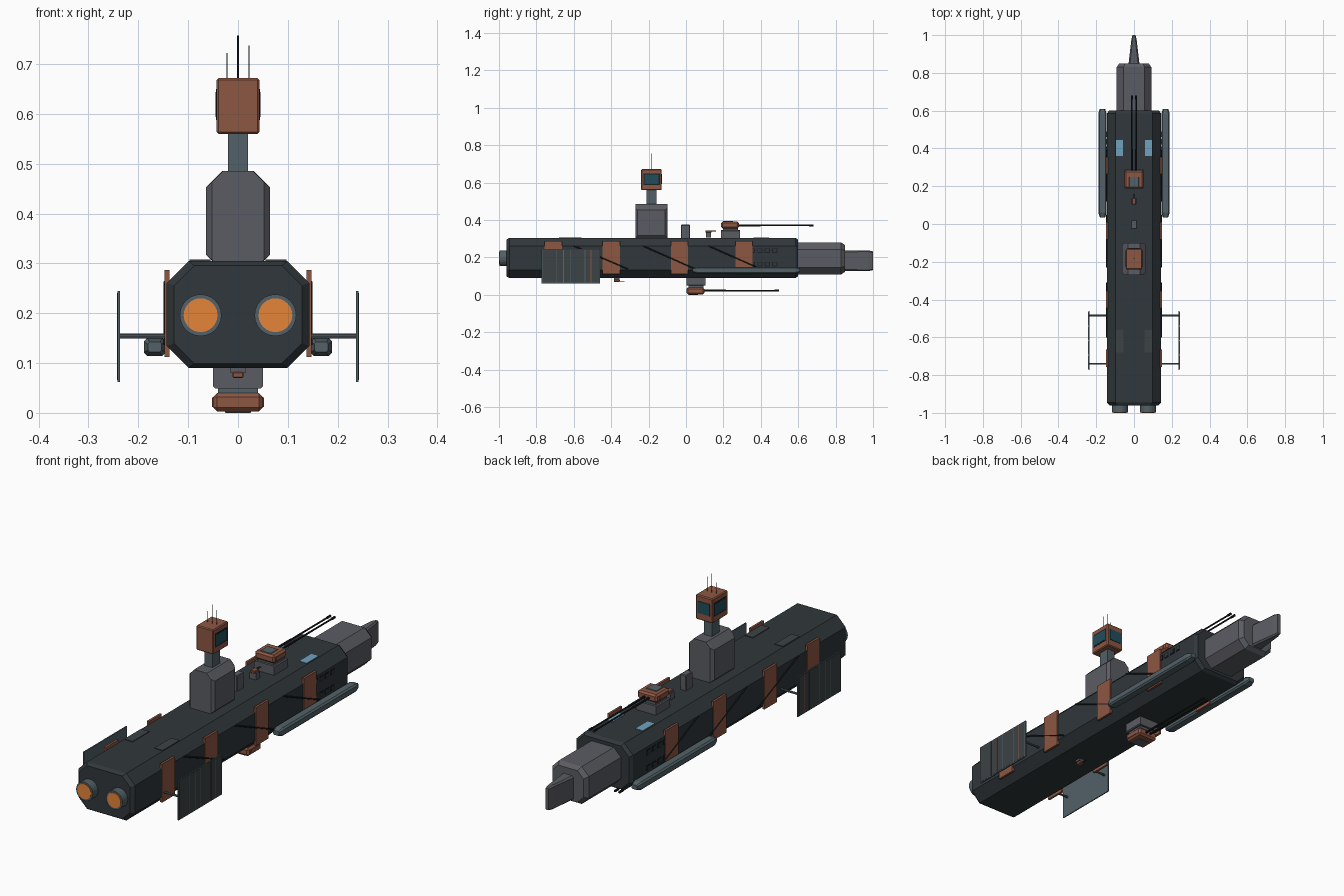
import bpy, bmesh, math
from mathutils import Vector


def mat(name, r, g, b):
    m = bpy.data.materials.new(name)
    m.diffuse_color = (r, g, b, 1)
    return m


HULL = mat("hull_dark", 0.030, 0.038, 0.044)
GREY = mat("grey", 0.105, 0.108, 0.125)
STEEL = mat("steel", 0.085, 0.120, 0.135)
RUST = mat("rust", 0.270, 0.095, 0.055)
BLACK = mat("black", 0.012, 0.014, 0.017)
GLOW = mat("engine_glow", 0.78, 0.23, 0.04)
GLASS = mat("glass", 0.015, 0.075, 0.105)
SKY = mat("skylight", 0.16, 0.36, 0.52)
PANEL = mat("panel_dark", 0.045, 0.055, 0.060)


def finish(bm, name, material):
    bmesh.ops.recalc_face_normals(bm, faces=bm.faces)
    me = bpy.data.meshes.new(name)
    bm.to_mesh(me)
    bm.free()
    me.materials.append(material)
    ob = bpy.data.objects.new(name, me)
    bpy.context.collection.objects.link(ob)
    return ob


def box(name, x, y, z, material, bevel=0.0):
    """Box from (min, max) ranges with optional chamfer."""
    bm = bmesh.new()
    bmesh.ops.create_cube(bm, size=1)
    for v in bm.verts:
        v.co = [(a + b) / 2 + c * (b - a) for (a, b), c in zip((x, y, z), v.co)]
    if bevel:
        bmesh.ops.bevel(bm, geom=bm.edges[:], offset=bevel, segments=1, affect='EDGES')
    return finish(bm, name, material)


def loft(name, cx, cz, sections, material):
    """Octagonal body along y; sections are (y, half width, half height, chamfer)."""
    bm = bmesh.new()
    rings = []
    for y, w, h, c in sections:
        pts = [(w, h - c), (w - c, h), (c - w, h), (-w, h - c),
               (-w, c - h), (c - w, -h), (w - c, -h), (w, c - h)]
        rings.append([bm.verts.new((cx + px, y, cz + pz)) for px, pz in pts])
    for a, b in zip(rings, rings[1:]):
        for i in range(8):
            j = (i + 1) % 8
            bm.faces.new((a[i], a[j], b[j], b[i]))
    bm.faces.new(rings[0])
    bm.faces.new(rings[-1])
    return finish(bm, name, material)


def rod(name, p, q, r, material, n=8):
    p, q = Vector(p), Vector(q)
    d = q - p
    bm = bmesh.new()
    bmesh.ops.create_cone(bm, cap_ends=True, segments=n, radius1=r, radius2=r, depth=d.length)
    rot = d.to_track_quat('Z', 'Y')
    for v in bm.verts:
        v.co = rot @ v.co + (p + q) / 2
    return finish(bm, name, material)


def span(c, h):
    return (c - h, c + h)


# Main hull, nose block and wedge prow
loft("hull", 0, 0.1975, [(-0.96, 0.128, 0.098, 0.04), (-0.945, 0.143, 0.1075, 0.044),
                         (0.585, 0.143, 0.1075, 0.044), (0.60, 0.133, 0.098, 0.04)], HULL)
loft("nose", 0, 0.195, [(0.59, 0.092, 0.085, 0.036), (0.83, 0.092, 0.085, 0.036),
                        (0.85, 0.078, 0.072, 0.03)], GREY)
loft("prow", 0, 0.1825, [(0.84, 0.030, 0.055, 0.008), (0.975, 0.014, 0.055, 0.006),
                         (1.0, 0.008, 0.050, 0.004)], GREY)

# Command tower, neck and cabin
loft("tower", 0, 0.385, [(-0.27, 0.052, 0.10, 0.022), (-0.258, 0.064, 0.10, 0.032),
                         (-0.112, 0.064, 0.10, 0.032), (-0.10, 0.052, 0.10, 0.022)], GREY)
box("neck", (-0.02, 0.02), (-0.212, -0.158), (0.48, 0.565), STEEL)
box("cabin", (-0.043, 0.043), (-0.24, -0.13), (0.56, 0.672), RUST, 0.004)
box("cabin_front_window", (-0.03, 0.03), (-0.135, -0.127), (0.592, 0.645), GLASS)
for s in (-1, 1):
    box("cabin_window_frame", span(s * 0.043, 0.001), (-0.228, -0.14), (0.588, 0.650), BLACK)
    box("cabin_side_window", span(s * 0.042, 0.003), (-0.222, -0.146), (0.594, 0.644), GLASS)
for x, top, r in ((0, 0.757, 0.0018), (-0.022, 0.722, 0.0012), (0.022, 0.737, 0.0012)):
    rod("antenna", (x, -0.185, 0.67), (x, -0.185, top), r, BLACK, 6)


# Twin-barrel turrets: d is +1 for the top, -1 for the belly
def turret(y, z, d):
    def zr(a, b):
        return tuple(sorted((z + d * a, z + d * b)))
    loft("turret_base", 0, z + d * 0.018, [(y - 0.05, 0.05, 0.023, 0.004),
                                           (y + 0.05, 0.05, 0.023, 0.004)], GREY)
    box("turret_ring", (-0.04, 0.04), span(y, 0.04), zr(0.04, 0.052), STEEL)
    box("turret_head", (-0.05, 0.05), (y - 0.05, y + 0.045), zr(0.05, 0.087), RUST, 0.008)
    box("turret_hatch", (-0.026, 0.026), (y - 0.04, y + 0.012), zr(0.08, 0.09), STEEL, 0.001)
    for s in (-1, 1):
        box("turret_cheek", span(s * 0.049, 0.003), (y - 0.035, y + 0.025), zr(0.059, 0.078), RUST)
        x = s * 0.011
        h = z + d * 0.067
        rod("turret_barrel", (x, y + 0.03, h), (x, y + 0.44, h), 0.0038, BLACK)
        rod("barrel_sleeve", (x, y + 0.04, h), (x, y + 0.16, h), 0.0052, BLACK)
        rod("muzzle", (x, y + 0.42, h), (x, y + 0.443, h), 0.0055, BLACK)


turret(0.238, 0.305, 1)
turret(0.053, 0.090, -1)


# Small point-defence guns
def small_gun(y, z, d):
    box("small_gun_post", span(0, 0.016), span(y, 0.014), span(z + d * 0.008, 0.014), GREY)
    box("small_gun_head", span(0, 0.011), span(y, 0.016), span(z + d * 0.027, 0.006), RUST, 0.002)
    for s in (-1, 1):
        rod("small_gun_barrel", (s * 0.004, y + 0.01, z + d * 0.03),
            (s * 0.004, y + 0.04, z + d * 0.03), 0.0018, BLACK, 6)


small_gun(0.12, 0.312, 1)
small_gun(-0.37, 0.103, -1)

# Dorsal mast block
box("mast_block", span(0, 0.015), (-0.027, 0.022), (0.30, 0.375), GREY, 0.003)

for s in (-1, 1):
    # Engine nozzles
    x = s * 0.075
    rod("engine_ring", (x, -0.93, 0.196), (x, -0.998, 0.196), 0.042, STEEL, 24)
    rod("engine_glow", (x, -0.95, 0.196), (x, -1.0, 0.196), 0.034, GLOW, 24)

    # Deck skylights and rear deck plates
    box("skylight", span(s * 0.076, 0.018), (0.36, 0.445), (0.30, 0.307), SKY)
    box("deck_plate", span(s * 0.076, 0.021), (-0.68, -0.56), (0.30, 0.308), PANEL)

    # Side pods
    loft("side_pod", s * 0.167, 0.132, [(0.035, 0.014, 0.010, 0.004), (0.06, 0.022, 0.018, 0.007),
                                        (0.585, 0.022, 0.018, 0.007), (0.61, 0.014, 0.010, 0.004)], STEEL)

    # Rust armour plates with diagonal pipes between them
    for yc in (-0.71, -0.40, -0.035, 0.31):
        box("side_plate", span(s * 0.142, 0.005), span(yc, 0.046), (0.112, 0.287), RUST)
    for ya, yb in ((-0.60, -0.31), (-0.23, 0.05), (0.12, 0.40)):
        rod("side_pipe", (s * 0.146, ya, 0.262), (s * 0.146, yb, 0.138), 0.0035, BLACK, 6)

    # Portholes
    for z in (0.165, 0.237):
        for i in range(4):
            y = 0.355 + 0.04 * i
            box("porthole_frame", span(s * 0.143, 0.002), span(y, 0.014), span(z, 0.012), BLACK)
            box("porthole", span(s * 0.143, 0.003), span(y, 0.009), span(z, 0.007), HULL)

    # Solar wings on struts
    box("wing_panel", span(s * 0.239, 0.0025), (-0.772, -0.46), (0.062, 0.245), STEEL)
    for i in range(4):
        y = -0.768 + i * 0.0765
        box("wing_cell", span(s * 0.241, 0.0015), (y, y + 0.073), (0.066, 0.241), PANEL)
    for y in (-0.655, -0.508):
        box("wing_stripe", span(s * 0.2415, 0.0015), span(y, 0.002), (0.066, 0.241), RUST)
    for y in (-0.74, -0.485):
        rod("wing_strut", (s * 0.13, y, 0.154), (s * 0.238, y, 0.154), 0.005, STEEL)
